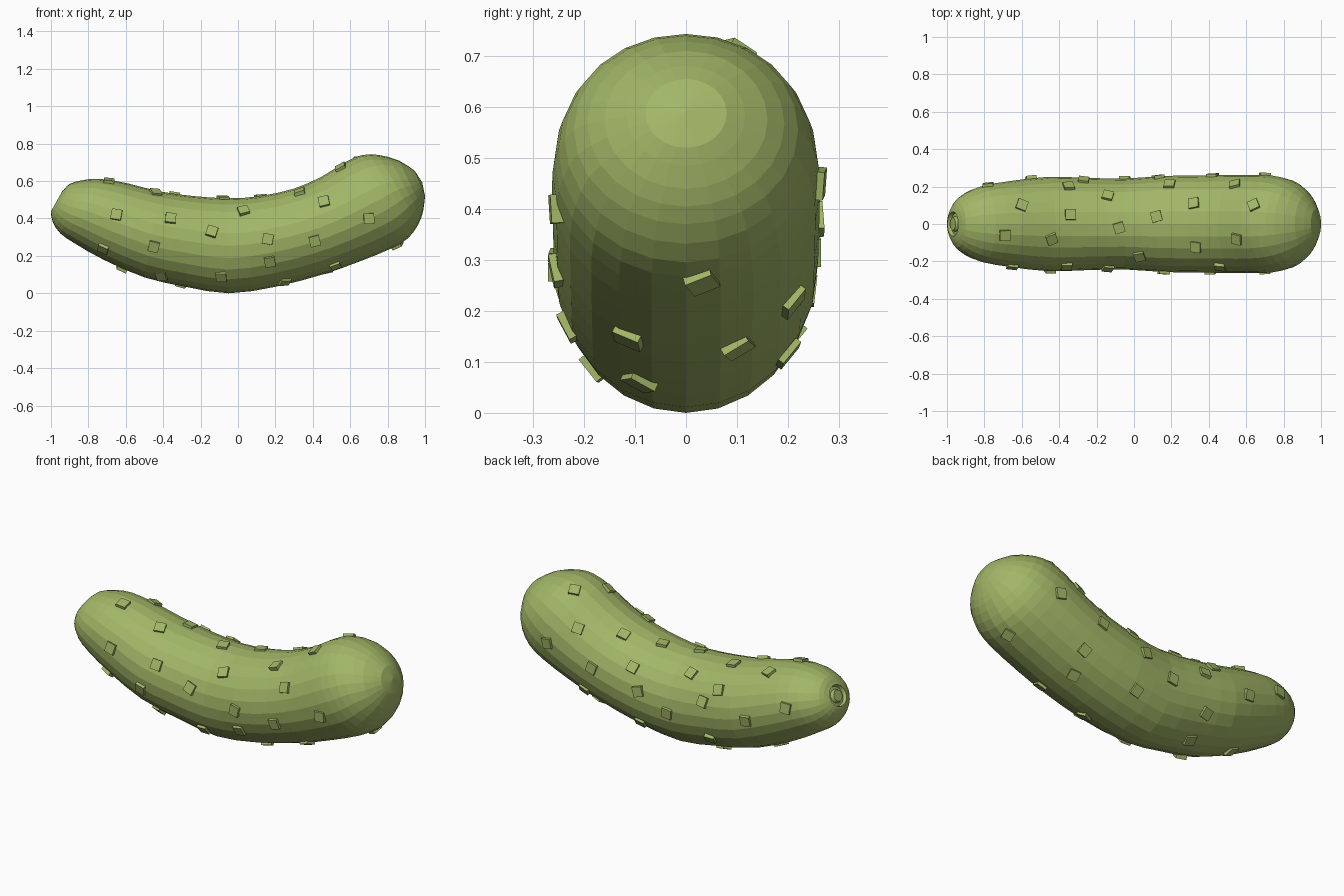
import bpy, bmesh, math, random
from mathutils import Vector, Matrix
from mathutils.bvhtree import BVHTree

if "Cube" in bpy.data.objects:
    bpy.data.objects.remove(bpy.data.objects["Cube"])

random.seed(4)
SIDES = 24

green = bpy.data.materials.new("pickle_green")
green.diffuse_color = (0.36, 0.47, 0.135, 1)
green.use_nodes = True
green.node_tree.nodes["Principled BSDF"].inputs["Base Color"].default_value = green.diffuse_color

# Cross-sections: bottom x, z, top x, z, half width
stations = [
    (-1.0, .43, -.93, .555, .08), (-.99, .38, -.90, .585, .125),
    (-.95, .32, -.83, .605, .17), (-.87, .265, -.74, .612, .205),
    (-.72, .18, -.60, .59, .23), (-.50, .085, -.42, .545, .252),
    (-.28, .035, -.24, .52, .247), (-.05, 0, -.05, .508, .243),
    (.20, .035, .12, .52, .257), (.45, .10, .30, .56, .26),
    (.65, .17, .45, .625, .262), (.82, .24, .57, .70, .262),
    (.91, .295, .66, .738, .25), (.965, .37, .75, .74, .22),
    (.99, .44, .86, .71, .16), (1.0, .52, .945, .655, .08),
]


def finish(bm, name):
    bmesh.ops.recalc_face_normals(bm, faces=bm.faces)
    mesh = bpy.data.meshes.new(name)
    bm.to_mesh(mesh)
    mesh.materials.append(green)
    obj = bpy.data.objects.new(name, mesh)
    bpy.context.collection.objects.link(obj)
    return obj


def ring(bm, s, scale=1.0, shift=Vector()):
    bottom, top = Vector((s[0], 0, s[1])), Vector((s[2], 0, s[3]))
    mid, half = (bottom + top) / 2 + shift, (top - bottom) / 2
    pts = []
    for i in range(SIDES):
        a = math.tau * i / SIDES
        pts.append(bm.verts.new(mid + scale * (half * math.cos(a)
                                + Vector((0, s[4] * math.sin(a), 0)))))
    return pts


# Curved body, with a recessed stem scar at the left end
bm = bmesh.new()
out = Vector((-.87, 0, .48))
rings = [ring(bm, stations[0], k, out * d)
         for k, d in ((.42, .004), (.52, -.012), (.72, -.014), (.82, .004))]
n = len(stations)
for i, s in enumerate(stations):
    rings.append(ring(bm, s))
    if i < n - 1:
        a, d = stations[max(i - 1, 0)], stations[min(i + 2, n - 1)]
        b, c = s, stations[i + 1]
        rings.append(ring(bm, [(9 * (q + r) - p - t) / 16
                               for p, q, r, t in zip(a, b, c, d)]))
for r0, r1 in zip(rings, rings[1:]):
    for i in range(SIDES):
        j = (i + 1) % SIDES
        bm.faces.new((r0[i], r0[j], r1[j], r1[i]))
bm.faces.new(rings[0])
tip = bm.verts.new((.985, 0, .592))
for i in range(SIDES):
    bm.faces.new((rings[-1][i], rings[-1][(i + 1) % SIDES], tip))
bmesh.ops.recalc_face_normals(bm, faces=bm.faces)
tree = BVHTree.FromBMesh(bm)
finish(bm, "pickle_body")

# Square warts, dropped on the skin from four directions
front = [(-.65, .42), (-.36, .40), (-.14, .33), (.03, .44), (.46, .49),
         (.70, .40), (-.45, .25), (.16, .29), (.41, .28), (.52, .15),
         (-.72, .24), (.17, .17), (-.41, .095), (-.09, .09), (.33, .54)]
top = [(-.69, -.06), (-.44, -.08), (.55, -.08), (-.08, -.02), (.12, .04),
       (-.34, .05), (.32, .11), (-.14, .15), (-.35, .20), (-.60, .10),
       (.19, .21), (.54, .21), (.64, .10)]
back = [(-.78, .45), (-.55, .33), (-.27, .36), (-.05, .24), (.13, .32),
        (.42, .38), (.70, .45), (-.30, .15), (.15, .12), (.50, .22)]
below = [(.85, .03), (.48, .10), (.25, -.09), (-.30, .08), (-.62, .02)]
rays = ([((x, -2, z), (0, 1, 0)) for x, z in front]
        + [((x, y, 2), (0, 0, -1)) for x, y in top]
        + [((x, 2, z), (0, -1, 0)) for x, z in back]
        + [((x, y, -2), (0, 0, 1)) for x, y in below])

bm = bmesh.new()
for origin, direction in rays:
    hit, normal, _, _ = tree.ray_cast(Vector(origin), Vector(direction))
    if hit is None:
        continue
    if normal.dot(Vector(direction)) > 0:
        normal = -normal
    u = (Vector((1, 0, 0)) - normal * normal.x).normalized()
    v = normal.cross(u)
    basis = Matrix((u, v, normal)).transposed().to_4x4()
    twist = Matrix.Rotation(random.uniform(-.35, .35), 4, 'Z')
    tilt = Matrix.Rotation(random.uniform(-.12, .12), 4, 'X')
    size = Matrix.Diagonal((.056, .056, .026, 1))
    bmesh.ops.create_cube(bm, size=1, matrix=Matrix.Translation(hit)
                          @ basis @ twist @ tilt @ size)
finish(bm, "skin_warts")
